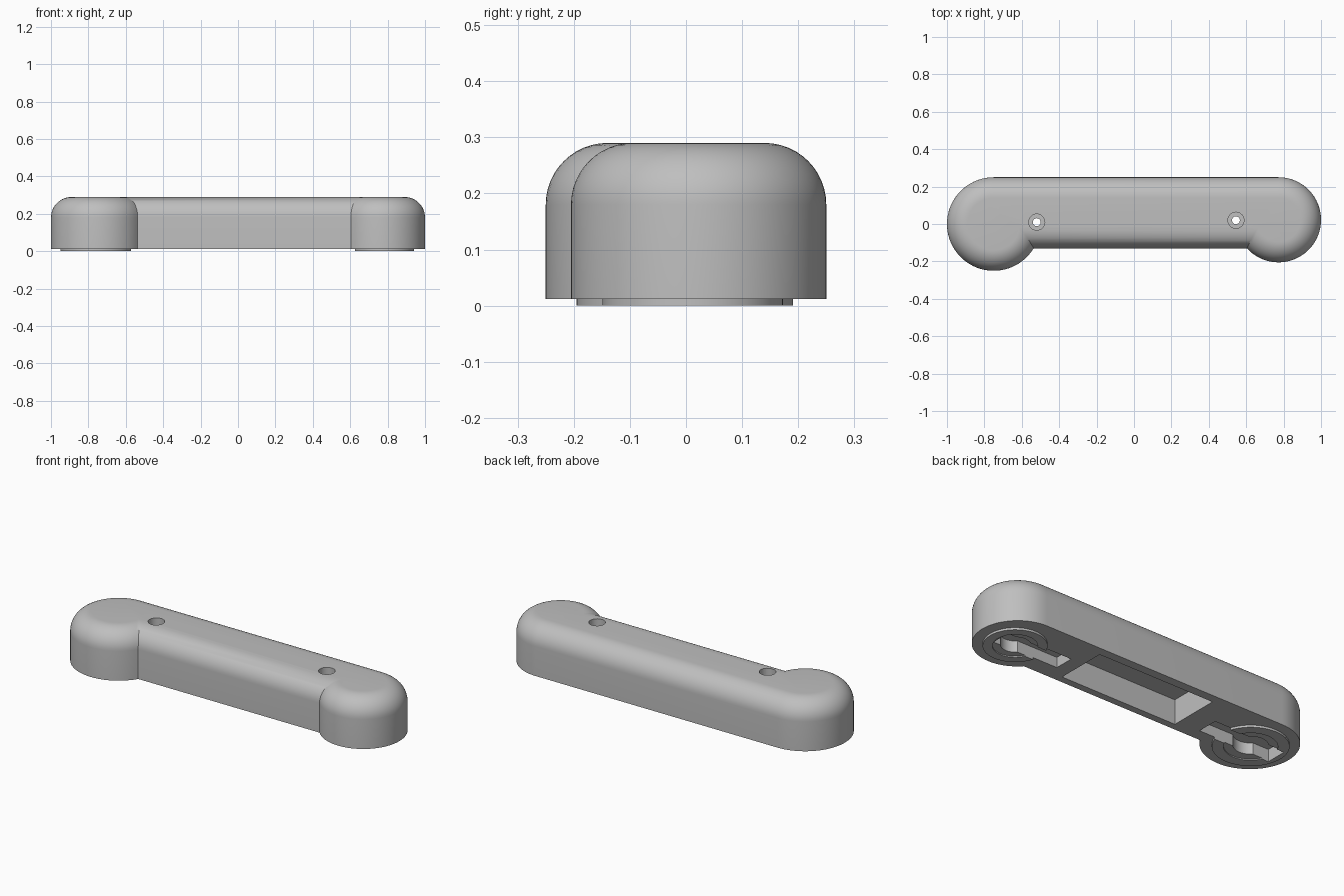
import bpy, bmesh
from math import sin, cos, asin, pi, radians
from mathutils import Matrix, Vector

if "Cube" in bpy.data.objects:
    bpy.data.objects.remove(bpy.data.objects["Cube"])

grey = bpy.data.materials.new("plain grey")
grey.use_nodes = True
grey.diffuse_color = (0.52, 0.52, 0.52, 1)
grey.node_tree.nodes["Principled BSDF"].inputs["Base Color"].default_value = grey.diffuse_color

BASE, TOP, FILLET = 0.012, 0.29, 0.11
BIG, SMALL = (-0.75, 0.0, 0.25), (0.7725, 0.0225, 0.2275)   # x, y, radius
BAR_FRONT = -0.13


def make(name, bm):
    bmesh.ops.recalc_face_normals(bm, faces=bm.faces)
    mesh = bpy.data.meshes.new(name)
    bm.to_mesh(mesh)
    bm.free()
    mesh.materials.append(grey)
    ob = bpy.data.objects.new(name, mesh)
    bpy.context.collection.objects.link(ob)
    return ob


def box(name, x0, x1, y0, y1, z0, z1):
    bm = bmesh.new()
    centre = Vector((x0 + x1, y0 + y1, z0 + z1)) / 2
    bmesh.ops.create_cube(bm, size=1, matrix=Matrix.Translation(centre)
                          @ Matrix.Diagonal((x1 - x0, y1 - y0, z1 - z0, 1)))
    return make(name, bm)


def cylinder(name, x, y, r, z0, z1, sides=64):
    bm = bmesh.new()
    bmesh.ops.create_cone(bm, cap_ends=True, segments=sides, radius1=r, radius2=r,
                          depth=z1 - z0, matrix=Matrix.Translation((x, y, (z0 + z1) / 2)))
    return make(name, bm)


def cut(ob, cutters):
    bpy.context.view_layer.objects.active = ob
    for c in cutters:
        c.hide_render = True
        mod = ob.modifiers.new("cut", 'BOOLEAN')
        mod.operation, mod.solver, mod.object = 'DIFFERENCE', 'EXACT', c
        bpy.ops.object.modifier_apply(modifier=mod.name)


def outline(t, n=48):
    """Two round ends joined by a bar, shrunk inwards by t."""
    pts = []
    for (x, y, r), is_small in ((SMALL, True), (BIG, False)):
        r -= t
        a = asin((BAR_FRONT + t - y) / r)
        start, end = (-pi - a, pi / 2) if is_small else (pi / 2, 2 * pi + a)
        for i in range(n + 1):
            ang = start + (end - start) * i / n
            pts.append((x + r * cos(ang), y + r * sin(ang)))
    return pts


# Body: outline lofted upwards, then inwards round the top fillet
bm = bmesh.new()
layers = [(0, BASE)]
for i in range(13):
    a = radians(90) * i / 12
    layers.append((FILLET * (1 - cos(a)), TOP - FILLET + FILLET * sin(a)))
rings = [[bm.verts.new((x, y, z)) for x, y in outline(t)] for t, z in layers]
for low, high in zip(rings, rings[1:]):
    for i in range(len(low)):
        j = (i + 1) % len(low)
        bm.faces.new((low[i], low[j], high[j], high[i]))
bm.faces.new(rings[0][::-1])
bm.faces.new(rings[-1])
body = make("handle_body", bm)

# Hollow in the underside of the bar
cutters = [box("pocket_cutter", -0.34, 0.39, -0.09, 0.2, -0.1, 0.152)]

# Keyhole recesses under each end
big_key = [box("big_slot_cutter", -0.92, -0.475, -0.06, 0.06, -0.1, 0.07),
           cylinder("big_round_cutter", -0.755, 0, 0.088, -0.1, 0.07)]
small_key = [box("small_slot_cutter", 0.47, 0.88, -0.035, 0.075, -0.1, 0.07),
             cylinder("small_round_cutter", 0.78, 0.015, 0.075, -0.1, 0.07)]
cutters += big_key + small_key

# Counterbored screw holes
for x, y in ((-0.52, 0.01), (0.545, 0.02)):
    cutters += [cylinder("counterbore_cutter", x, y, 0.043, 0.14, 0.4, 32),
                cylinder("screw_hole_cutter", x, y, 0.021, 0.03, 0.4, 32)]
cut(body, cutters)

# Thin foot pads with a shallow round recess
parts = [body]
for name, x, y, r, key in (("big_foot_pad", -0.757, -0.002, 0.193, big_key),
                           ("small_foot_pad", 0.78, 0.012, 0.161, small_key)):
    pad = cylinder(name, x, y, r, 0, BASE + 0.001)
    recess = cylinder("recess_cutter", x, y, r * 0.7, -0.1, 0.006)
    cutters.append(recess)
    cut(pad, [recess] + key)
    parts.append(pad)

for c in cutters:
    bpy.data.objects.remove(c)

# Smooth the rounds, keep the edges crisp
bpy.ops.object.select_all(action='DESELECT')
for ob in parts:
    ob.select_set(True)
bpy.context.view_layer.objects.active = body
bpy.ops.object.shade_smooth_by_angle(angle=radians(30))
